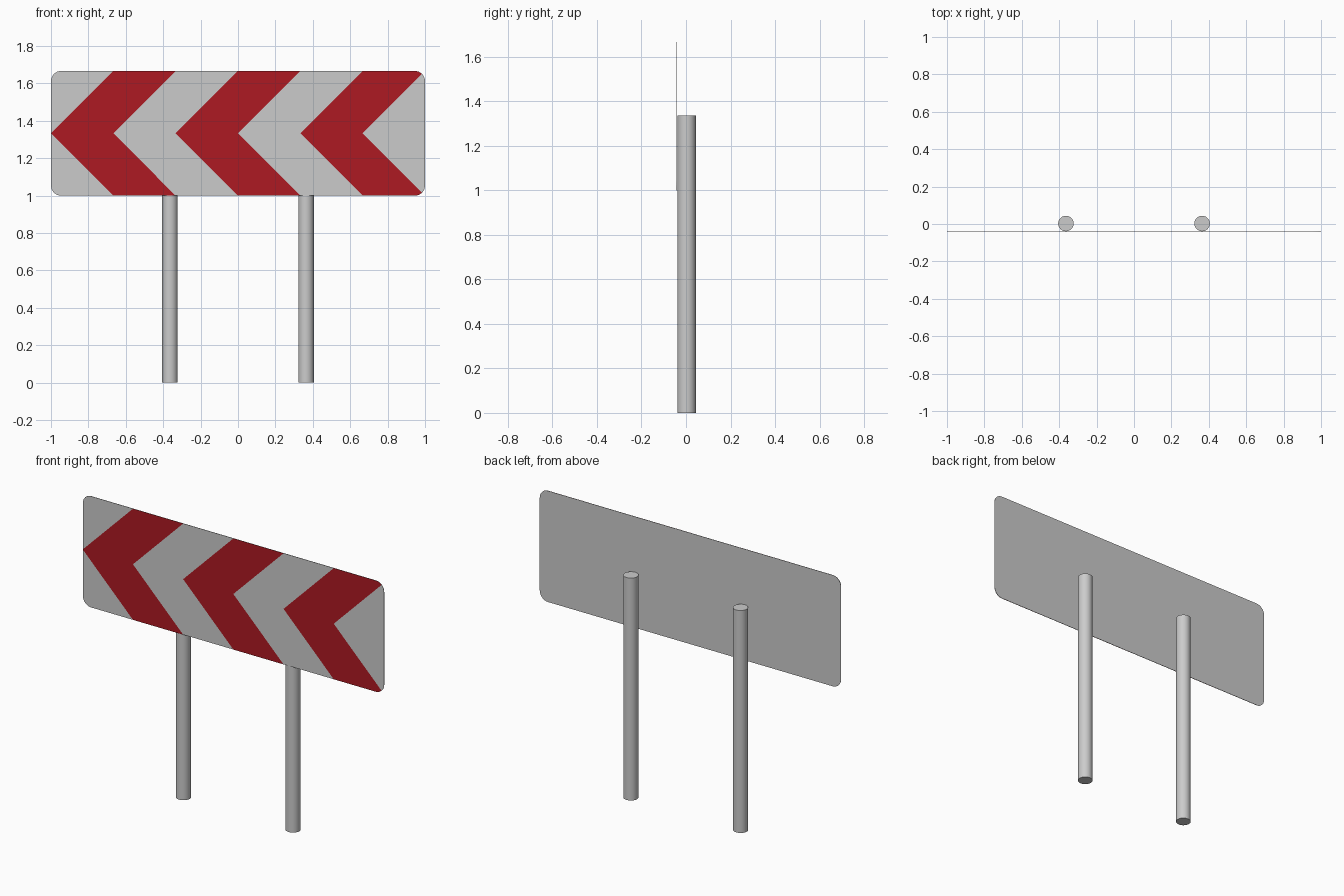
import bpy, bmesh
from math import sin, cos, radians

if "Cube" in bpy.data.objects:
    bpy.data.objects.remove(bpy.data.objects["Cube"])

X0, X1, Z0, Z1 = -1.0, 1.0, 1.0, 1.667   # sign outline
R = 0.055                                # corner radius
ZM = (Z0 + Z1) / 2
FRONT, BACK = -0.0435, -0.041


def arc(cx, cz, a0, a1, n=8):
    return [(cx + R * cos(radians(a0 + (a1 - a0) * i / n)),
             cz + R * sin(radians(a0 + (a1 - a0) * i / n))) for i in range(n + 1)]


def sheet(name, outline, y, depth=0.0, color=None):
    """Flat polygon in the xz plane facing -y, optionally given thickness."""
    bm = bmesh.new()
    face = bm.faces.new([bm.verts.new((x, y, z)) for x, z in outline])
    face.normal_update()
    if face.normal.y > 0:
        face.normal_flip()
    if depth:
        ext = bmesh.ops.extrude_face_region(bm, geom=[face], use_keep_orig=True)
        verts = [g for g in ext["geom"] if isinstance(g, bmesh.types.BMVert)]
        bmesh.ops.translate(bm, verts=verts, vec=(0, depth, 0))
        bmesh.ops.recalc_face_normals(bm, faces=bm.faces)
    else:
        bmesh.ops.triangulate(bm, faces=bm.faces)
    mesh = bpy.data.meshes.new(name)
    bm.to_mesh(mesh)
    bm.free()
    obj = bpy.data.objects.new(name, mesh)
    bpy.context.collection.objects.link(obj)
    if color:
        mesh.materials.append(color)
    return obj


red = bpy.data.materials.new("sign_red")
red.diffuse_color = (0.42, 0.01, 0.016, 1)
red.use_nodes = True
red.node_tree.nodes["Principled BSDF"].inputs["Base Color"].default_value = red.diffuse_color

# Grey plate with rounded corners
plate = (arc(X1 - R, Z1 - R, 0, 90) + arc(X0 + R, Z1 - R, 90, 180)
         + arc(X0 + R, Z0 + R, 180, 270) + arc(X1 - R, Z0 + R, 270, 360))
sheet("sign_plate", plate, FRONT, BACK - FRONT)

# Red chevrons; the last one follows the plate's rounded corners
W = (X1 - X0) / 6
for i in range(3):
    x = X0 + 2 * W * i
    if i < 2:
        top, bottom = [(x + 2 * W, Z1)], [(x + 2 * W, Z0)]
    else:
        top = arc(X1 - R, Z1 - R, 90, 45, 4)
        bottom = arc(X1 - R, Z0 + R, 315, 270, 4)
    outline = [(x, ZM), (x + W, Z1)] + top + [(x + W, ZM)] + bottom + [(x + W, Z0)]
    sheet(f"chevron_{i + 1}", outline, FRONT - 0.0006, color=red)

# Round posts behind the plate
for side, sx in (("left", -1), ("right", 1)):
    bpy.ops.mesh.primitive_cylinder_add(vertices=32, radius=0.0415, depth=1.335,
                                        location=(sx * 0.364, 0.0025, 1.335 / 2))
    bpy.context.object.name = f"post_{side}"
    bpy.ops.object.shade_smooth_by_angle(angle=radians(40))
